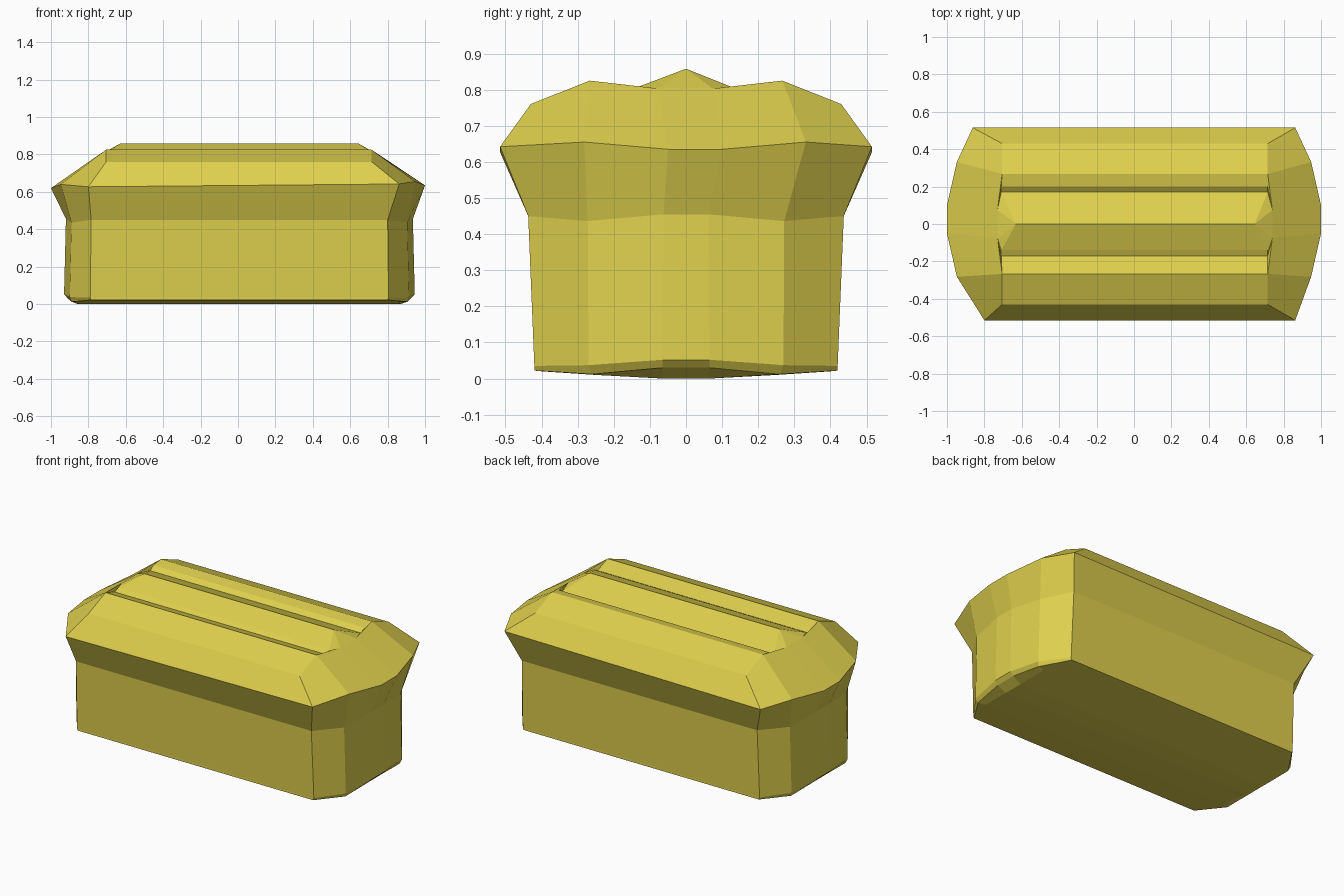
import bpy, bmesh

if "Cube" in bpy.data.objects:
    bpy.data.objects.remove(bpy.data.objects["Cube"])

crust = bpy.data.materials.new("golden_crust")
crust.diffuse_color = (0.74, 0.63, 0.075, 1)
crust.use_nodes = True
crust.node_tree.nodes["Principled BSDF"].inputs["Base Color"].default_value = crust.diffuse_color

bm = bmesh.new()


def ring(pts, left_dx=0.0, left_dz=0.0, dy_mid=0.0):
    """Twelve-point outline mirrored from three points: corner, mid, centre."""
    off = (0, dy_mid, dy_mid)
    right = [(x, -y + o, z) for (x, y, z), o in zip(pts, off)]
    right += [(x, y + o, z) for (x, y, z), o in reversed(list(zip(pts, off)))]
    left = [(-x + left_dx, y, z + left_dz) for x, y, z in reversed(right)]
    return [bm.verts.new(p) for p in right + left]


# Outlines from the underside up to the crown of the loaf
rings = [
    ring([(0.79, 0.40, 0.02), (0.86, 0.25, 0.01), (0.87, 0.065, 0.0)], 0.015),
    ring([(0.80, 0.42, 0.022), (0.905, 0.26, 0.012), (0.925, 0.065, 0.03)], 0.015),
    ring([(0.805, 0.42, 0.035), (0.915, 0.27, 0.037), (0.945, 0.065, 0.052)], 0.015),
    ring([(0.80, 0.437, 0.45), (0.905, 0.272, 0.436), (0.935, 0.062, 0.455)], 0.015),
    ring([(0.862, 0.515, 0.642), (0.947, 0.307, 0.655), (1.0, 0.075, 0.635)], 0, -0.015, 0.025),
    ring([(0.715, 0.43, 0.76), (0.715, 0.267, 0.825), (0.74, 0.075, 0.803)], 0.01),
]
rings[4][11].co.x = -0.80

# Side walls
for a, b in zip(rings, rings[1:]):
    for i in range(12):
        j = (i + 1) % 12
        bm.faces.new((a[i], a[j], b[j], b[i]))

# Underside strips
base = rings[0]
for i in range(5):
    bm.faces.new((base[i], base[11 - i], base[10 - i], base[i + 1]))

# Crown: long strips with two grooves either side of a raised ridge
top = rings[-1]
profile = [(-0.17, 0.79), (-0.14, 0.805), (0.0, 0.858), (0.17, 0.79), (0.20, 0.812)]
ends = []
for sx, ridge_x, side_x in ((1, 0.645, 0.715), (-1, 0.63, 0.71)):
    ends.append([bm.verts.new((sx * (ridge_x if y == 0 else side_x), y, z)) for y, z in profile])
chains = [top[0:2] + ends[0] + top[4:6],
          [top[11], top[10]] + ends[1] + [top[7], top[6]]]
for i in range(8):
    r, l = chains
    bm.faces.new((r[i], r[i + 1], l[i + 1], l[i]))

# Notched ends of the crown
for c, front, back in ((chains[0], top[2], top[3]), (chains[1], top[9], top[8])):
    for i in range(1, 4):
        bm.faces.new((front, c[i], c[i + 1]))
    bm.faces.new((front, c[4], back))
    for i in range(4, 7):
        bm.faces.new((back, c[i], c[i + 1]))

bmesh.ops.recalc_face_normals(bm, faces=bm.faces)
mesh = bpy.data.meshes.new("bread_loaf")
bm.to_mesh(mesh)
bm.free()
mesh.materials.append(crust)
loaf = bpy.data.objects.new("bread_loaf", mesh)
bpy.context.collection.objects.link(loaf)
